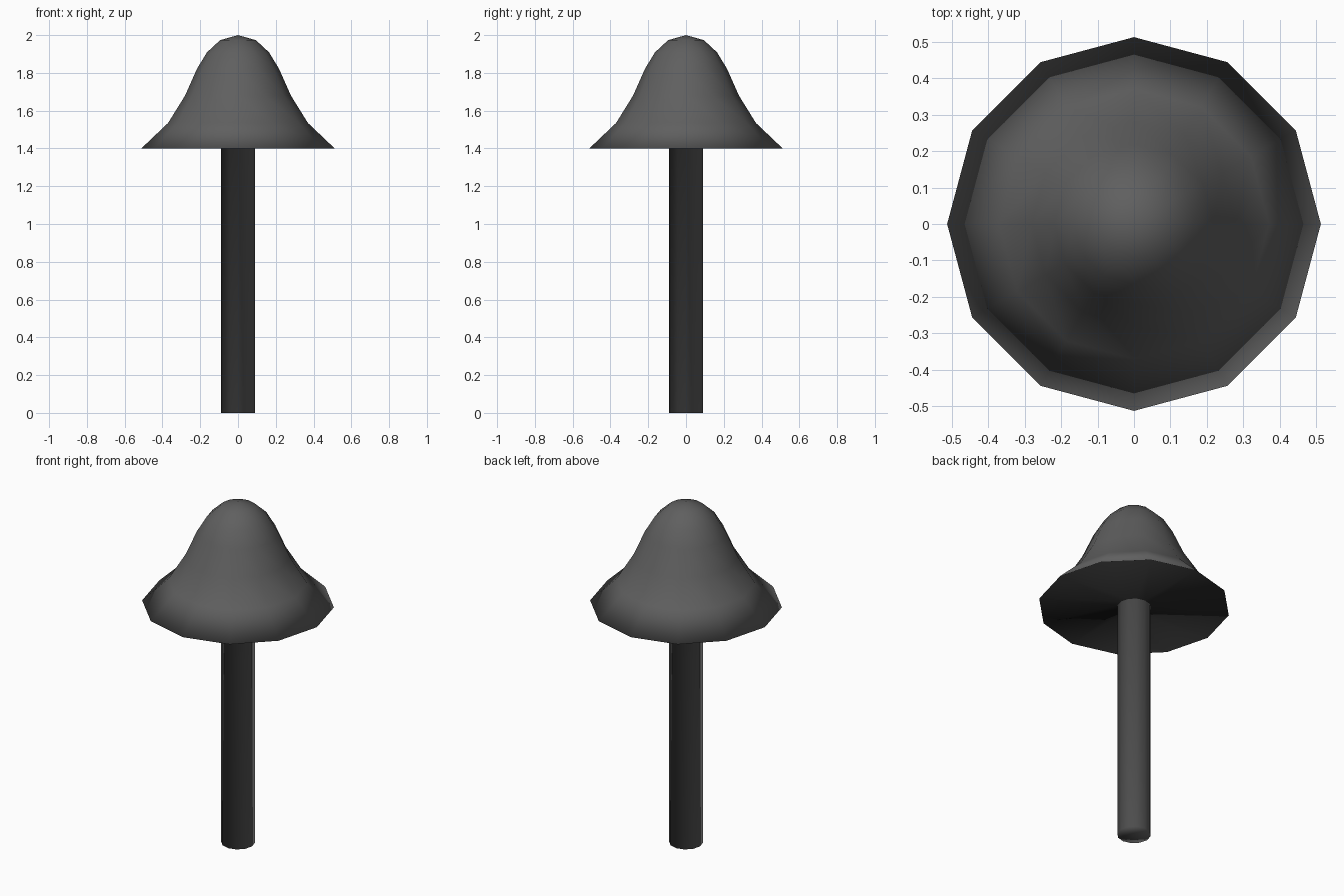
import bpy, bmesh, math

if "Cube" in bpy.data.objects:
    bpy.data.objects.remove(bpy.data.objects["Cube"])

SIDES = 12


def material(name, value):
    mat = bpy.data.materials.new(name)
    mat.diffuse_color = (value, value, value, 1)
    mat.use_nodes = True
    mat.node_tree.nodes["Principled BSDF"].inputs["Base Color"].default_value = mat.diffuse_color
    return mat


grey = material("dark grey", 0.115)
black = material("soft black", 0.015)


def lathe(name, profile):
    """Spin a (radius, z) profile, top to bottom, round the z axis."""
    bm = bmesh.new()
    verts = [bm.verts.new((r, 0, z)) for r, z in profile]
    edges = [bm.edges.new(pair) for pair in zip(verts, verts[1:])]
    bmesh.ops.spin(bm, geom=verts + edges, cent=(0, 0, 0), axis=(0, 0, 1),
                   angle=2 * math.pi, steps=SIDES)
    bmesh.ops.remove_doubles(bm, verts=bm.verts, dist=1e-4)
    bmesh.ops.recalc_face_normals(bm, faces=bm.faces)
    for face in bm.faces:
        face.smooth = True
        # Flat underside of the cap is black
        underside = face.normal.z < -0.9 and face.calc_center_median().z > 1
        face.material_index = 1 if underside else 0
    mesh = bpy.data.meshes.new(name)
    bm.to_mesh(mesh)
    bm.free()
    mesh.materials.append(grey)
    mesh.materials.append(black)
    obj = bpy.data.objects.new(name, mesh)
    bpy.context.collection.objects.link(obj)
    return obj


# One continuous smooth outline: bell cap, flat underside, straight stem
lathe("mushroom", [(0, 2.0), (0.095, 1.973), (0.165, 1.908), (0.218, 1.82),
                   (0.28, 1.68), (0.37, 1.535), (0.512, 1.4),
                   (0.09, 1.4), (0.09, 0), (0, 0)])
